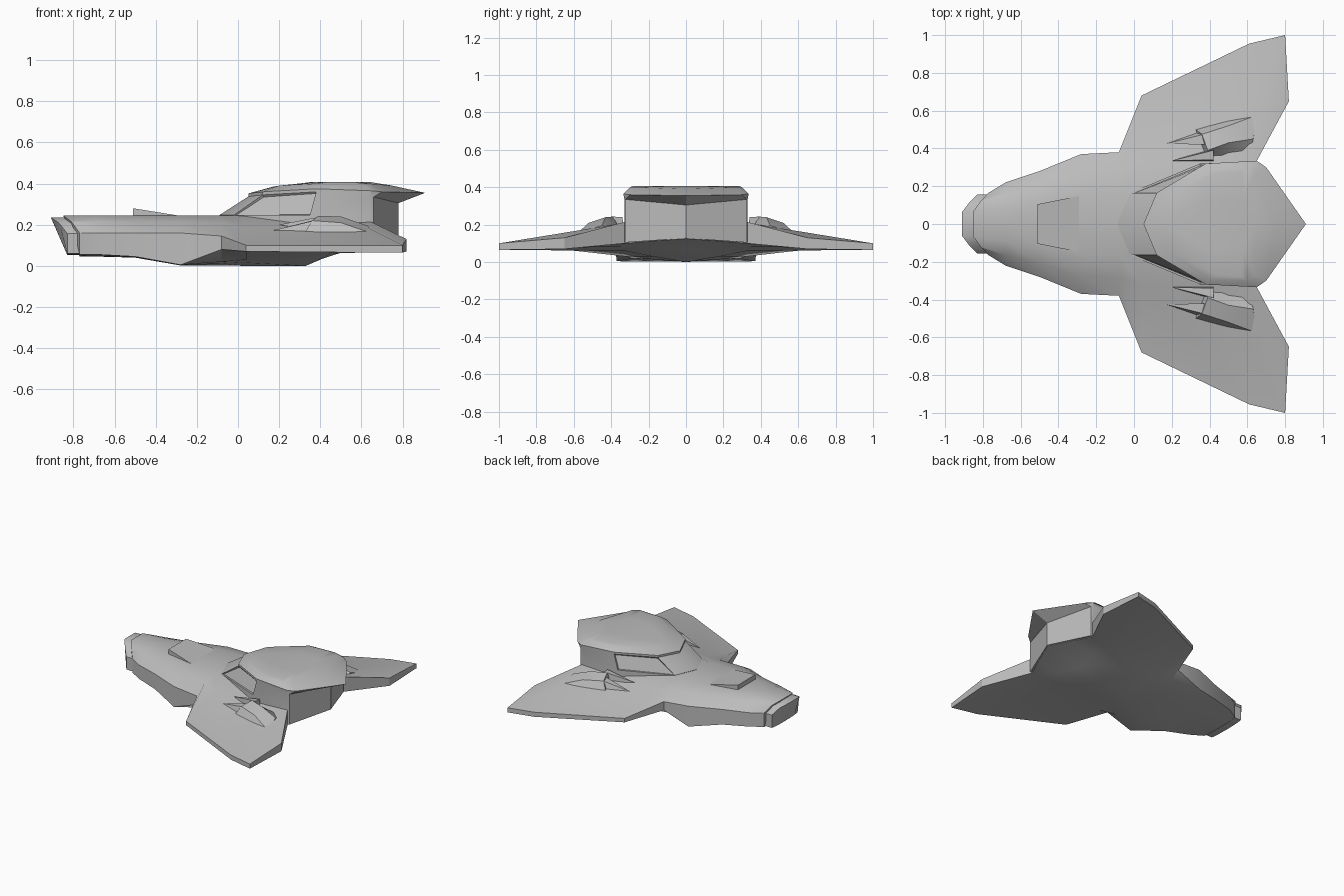
import bpy, bmesh

cube = bpy.data.objects.get("Cube")
if cube:
    bpy.data.objects.remove(cube)

grey = bpy.data.materials.new("hull_grey")
grey.use_nodes = True
COLOUR = (0.5, 0.5, 0.5, 1)
grey.diffuse_color = COLOUR
grey.node_tree.nodes["Principled BSDF"].inputs["Base Color"].default_value = COLOUR


def loft(name, rings, closed=False, recess=None):
    """Skin half sections, cap both ends with strips, and mirror across y."""
    bm = bmesh.new()
    rows = [[bm.verts.new(p) for p in ring] for ring in rings]
    n = len(rows[0])
    panels = []
    for r, (a, b) in enumerate(zip(rows, rows[1:])):
        for i in range(n if closed else n - 1):
            j = (i + 1) % n
            face = bm.faces.new((a[i], a[j], b[j], b[i]))
            if recess and recess(r, i):
                panels.append(face)
    for row in (rows[0], rows[-1]):
        for i in range(n // 2 - 1):
            bm.faces.new((row[i], row[i + 1], row[n - 2 - i], row[n - 1 - i]))
    bmesh.ops.remove_doubles(bm, verts=bm.verts[:], dist=0.0005)
    bmesh.ops.mirror(bm, geom=bm.verts[:] + bm.edges[:] + bm.faces[:],
                     axis='Y', merge_dist=0.0005)
    bmesh.ops.recalc_face_normals(bm, faces=bm.faces[:])
    if panels:
        # matching panels on the mirrored side
        centres = [f.calc_center_median() for f in panels]
        for c in centres:
            c.y = -c.y
        panels += [f for f in bm.faces if any(
            (f.calc_center_median() - c).length < 0.001 for c in centres)]
        bmesh.ops.inset_individual(bm, faces=panels, thickness=0.008, depth=-0.01)
    mesh = bpy.data.meshes.new(name)
    bm.to_mesh(mesh)
    bm.free()
    obj = bpy.data.objects.new(name, mesh)
    bpy.context.collection.objects.link(obj)
    mesh.materials.append(grey)
    bpy.ops.object.select_all(action='DESELECT')
    obj.select_set(True)
    bpy.context.view_layer.objects.active = obj
    bpy.ops.object.shade_smooth_by_angle(angle=0.5)
    return obj


def section(xc, xb, x2, xe, w, z2, ze, zb, zb2, zb0, top=0.245):
    """Half hull section: deck centre, shoulder, rim, and back along the belly."""
    y2 = min(0.75 * w, 0.325)
    y1 = 0.55 * y2
    xs = xc + (x2 - xc) * 0.55 if xc > 0.7 else xc
    xu = max(x2, xb) if xc < 0 else xb + (x2 - xb) * 0.55
    return [(xc, 0, top), (xs, y1, top), (x2, y2, z2), (xe, w, ze),
            (xe, w, zb), (max(x2, xb) if xc < 0 else x2, y2, zb2),
            (xu, y1, (zb0 + zb2) / 2), (xb, 0, zb0)]


# Hull with swept wings, nose to tail
stations = [
    (-.85, -.77, -.81, -.77, .165, .215, .16, .055, .05, .045),
    (-.68, -.68, -.68, -.68, .22, .215, .16, .055, .05, .045),
    (-.5, -.5, -.5, -.5, .28, .215, .16, .045, .045, .04),
    (-.28, -.28, -.28, -.28, .37, .215, .16, .005, .002, .002),
    (-.08, -.08, -.08, -.08, .38, .21, .145, .08, .02, .002),
    (.04, .04, .04, .04, .68, .185, .1, .07, .03, 0),
    (.33, .33, .45, .61, .955, .2, .1, .065, .06, 0),
    (.48, .48, .58, .8, 1, .21, .1, .065, .085, .065),
    (.775, .775, .645, .82, .65, .215, .13, .07, .1, .125),
]
loft("hull_and_wings", [section(*s) for s in stations])

# Nose cap, a slightly smaller copy of the first section
cap = (.155, .208, .157, .06, .055, .052, .235)
loft("nose_cap", [section(-.91, -.83, -.87, -.83, *cap),
                  section(-.8, -.74, -.77, -.74, *cap)])

# Wedge on the fore deck
loft("deck_wedge", [[(x, 0, z), (x, y, z), (x, y, .2), (x, 0, .2)]
                    for x, y, z in ((-.51, .105, .28), (-.28, .15, .243))])

# Cabin with slanted windscreen, overhanging roof and upright rear wall
base = [(-.09, 0), (-.02, .165), (.35, .32), (.64, .33), (.66, .325), (.78, 0)]
lip = [(.05, 0, .352), (.12, .165, .36), (.38, .32, .375),
       (.65, .335, .365), (.7, .3, .36), (.91, 0, .355)]
roof = [(.17, 0, .385), (.2, .155, .39), (.4, .29, .4),
        (.6, .3, .4), (.64, .27, .4), (.75, 0, .39)]
crown = [(.36, 0), (.38, .13), (.44, .27), (.57, .28), (.58, .13), (.64, 0)]
floor = [(x, y, max(.103, .103 + (x - .65) * .19)) for x, y in base]
sill = [(x, y, .247) for x, y in base]
eaves = [(x, y, z - .015) for x, y, z in lip[:3]]
eaves += [(x, y, z) for (x, y), z in zip(base[3:], (.34, .335, .305))]
loft("cabin", [floor, sill, eaves, lip, roof, [(x, y, .408) for x, y in crown]],
     recess=lambda r, i: r == 1 and i == 1)

# Wing scoops, each with two forward prongs
mouth = [(.3, .52, .12), (.36, .475, .22), (.39, .39, .243), (.38, .34, .16)]
hump = [(.5, .57, .12), (.5, .52, .21), (.5, .43, .24), (.5, .35, .17)]
tail = [(.67, .62, .11), (.66, .58, .155), (.63, .45, .195), (.62, .36, .17)]
loft("wing_scoops", [mouth, hump, tail], closed=True)
outer = [(.36, .51, .12), (.37, .475, .22), (.38, .42, .225), (.38, .42, .14)]
inner = [(.42, .4, .16), (.42, .39, .243), (.42, .34, .24), (.42, .33, .16)]
loft("outer_prongs", [[(.17, .425, .172)] * 4, outer], closed=True)
loft("inner_prongs", [[(.2, .335, .2)] * 4, inner], closed=True)
